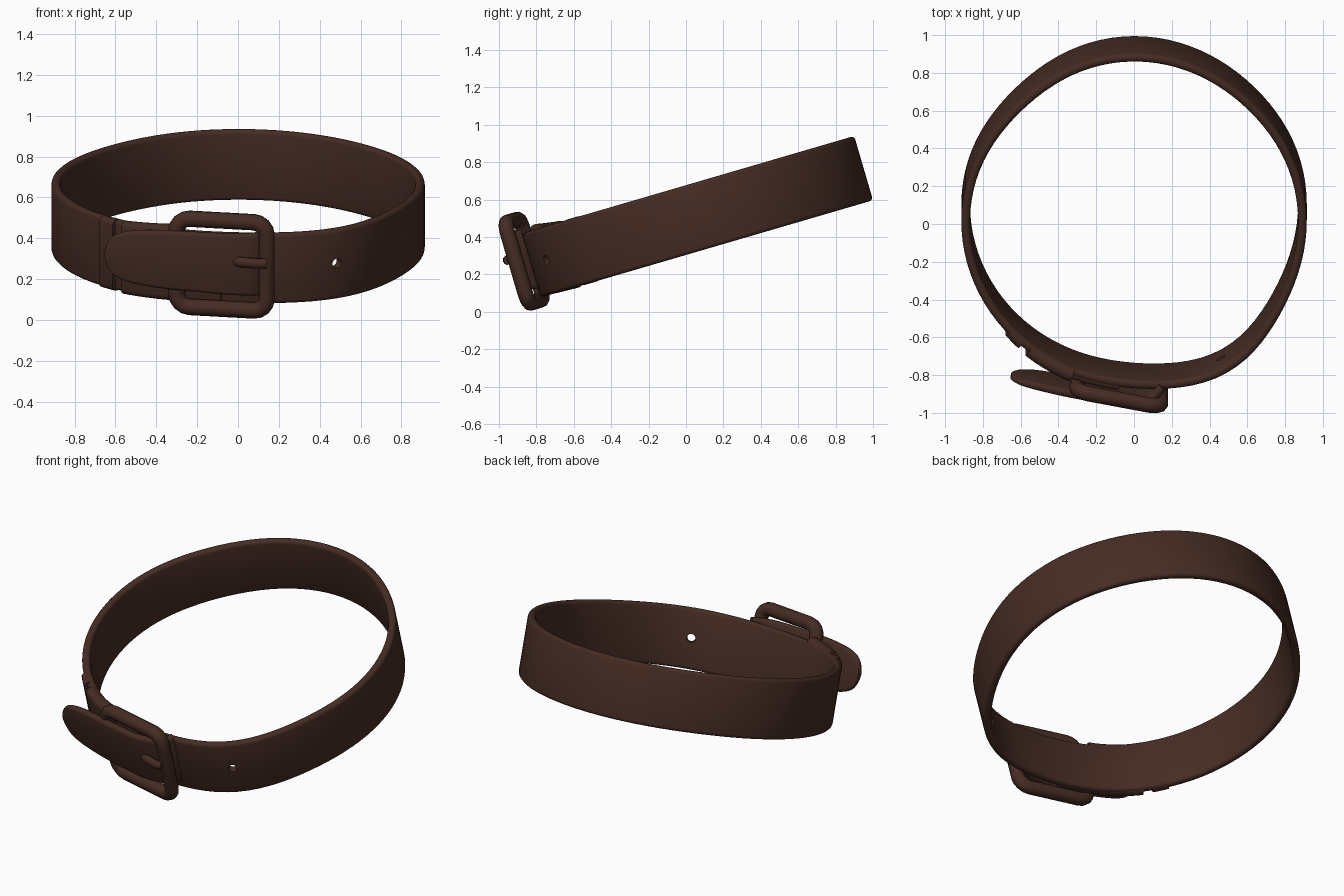
import bpy, bmesh, math
from mathutils import Matrix, Vector

if "Cube" in bpy.data.objects:
    bpy.data.objects.remove(bpy.data.objects["Cube"])

# the whole belt leans: back raised, front lowered
LEAN = Matrix.Translation((0, 0.065, 0.51)) @ Matrix.Rotation(math.radians(16.3), 4, 'X')
R, T, H = 0.892, 0.046, 0.358

brown = bpy.data.materials.new("dark_brown_leather")
brown.diffuse_color = (0.060, 0.025, 0.017, 1)
brown.use_nodes = True
brown.node_tree.nodes["Principled BSDF"].inputs["Base Color"].default_value = brown.diffuse_color


def finish(ob, angle=40):
    ob.data.materials.clear()
    ob.data.materials.append(brown)
    bpy.ops.object.select_all(action='DESELECT')
    ob.select_set(True)
    bpy.context.view_layer.objects.active = ob
    bpy.ops.object.shade_smooth_by_angle(angle=math.radians(angle))
    return ob


def section(t, h):
    """Rounded rectangle: (across, up) points."""
    r, pts = min(t, h) * 0.42, []
    for sx, sz, a0 in ((1, 1, 0), (-1, 1, 90), (-1, -1, 180), (1, -1, 270)):
        for k in range(4):
            a = math.radians(a0 + 30 * k)
            pts.append((sx * (t / 2 - r) + r * math.cos(a), sz * (h / 2 - r) + r * math.sin(a)))
    return pts


def strap(name, path, thick, height, zc=lambda u: 0, closed=False):
    """Sweep a rounded strap along a path in the belt plane."""
    bm, rings, n = bmesh.new(), [], len(path)
    for i, p in enumerate(path):
        u = i / (n - 1)
        a = path[(i - 1) % n] if closed else path[max(i - 1, 0)]
        b = path[(i + 1) % n] if closed else path[min(i + 1, n - 1)]
        d = Vector((b[0] - a[0], b[1] - a[1])).normalized()
        rings.append([bm.verts.new((p[0] + d.y * s, p[1] - d.x * s, zc(u) + z))
                      for s, z in section(thick(u), height(u))])
    m = len(rings[0])
    for i in range(n if closed else n - 1):
        A, B = rings[i], rings[(i + 1) % n]
        for j in range(m):
            bm.faces.new((A[j], A[(j + 1) % m], B[(j + 1) % m], B[j]))
    if not closed:
        bm.faces.new(rings[0])
        bm.faces.new(rings[-1])
    bmesh.ops.recalc_face_normals(bm, faces=bm.faces)
    bm.transform(LEAN)
    me = bpy.data.meshes.new(name)
    bm.to_mesh(me)
    bm.free()
    ob = bpy.data.objects.new(name, me)
    bpy.context.collection.objects.link(ob)
    return finish(ob)


def bump(a, centre, width, amount):
    return amount * math.exp(-((a - centre) / width) ** 2)


def arc(r, a0, a1, n):
    """Points on the slightly uneven loop, angle from the front towards the left."""
    out = []
    for i in range(n + 1):
        a = a0 + (a1 - a0) * i / n
        q = r + bump(a, 330, 23, 0.06) + bump(a, -30, 23, 0.06) \
            + bump(a, 135, 25, -0.022) + bump(a, 225, 25, -0.012) + bump(a, 180, 30, 0.008)
        out.append((-q * math.sin(math.radians(a)), -q * math.cos(math.radians(a))))
    return out


def spline(points, n=8):
    """Smooth path through a few points."""
    P = [Vector(p) for p in points]
    P = [2 * P[0] - P[1]] + P + [2 * P[-1] - P[-2]]
    out = []
    for i in range(1, len(P) - 2):
        a, b, c, d = P[i - 1:i + 3]
        for k in range(n):
            t = k / n
            out.append(0.5 * (2 * b + (c - a) * t + (2 * a - 5 * b + 4 * c - d) * t * t
                              + (3 * b - a - 3 * c + d) * t ** 3))
    return out + [P[-2]]


def tube(name, pts, radius, closed):
    cu = bpy.data.curves.new(name, 'CURVE')
    cu.dimensions, cu.bevel_depth, cu.bevel_resolution, cu.use_fill_caps = '3D', radius, 3, True
    sp = cu.splines.new('POLY')
    sp.points.add(len(pts) - 1)
    for q, p in zip(sp.points, pts):
        q.co = (*(LEAN @ Vector(p)), 1)
    sp.use_cyclic_u = closed
    ob = bpy.data.objects.new(name, cu)
    bpy.context.collection.objects.link(ob)
    bpy.ops.object.select_all(action='DESELECT')
    ob.select_set(True)
    bpy.context.view_layer.objects.active = ob
    bpy.ops.object.convert(target='MESH')
    return finish(bpy.context.object, 50)


# main band, with its punched hole
band = strap("band", arc(R, 0, 360, 96)[:-1], lambda u: T, lambda u: H, closed=True)
bpy.ops.mesh.primitive_cylinder_add(vertices=16, radius=0.025, depth=0.3)
cutter = bpy.context.object
cutter.name = "hole_cutter"
ang = math.asin(0.48 / 0.965)
cutter.matrix_world = LEAN @ Matrix.Rotation(ang, 4, 'Z') @ Matrix.Translation((0, -R - 0.05, 0.005)) \
    @ Matrix.Rotation(math.pi / 2, 4, 'X')
bpy.context.view_layer.update()
cut = band.modifiers.new("hole", 'BOOLEAN')
cut.operation, cut.object, cut.solver = 'DIFFERENCE', cutter, 'EXACT'
bpy.context.view_layer.objects.active = band
bpy.ops.object.modifier_apply(modifier="hole")
bpy.data.objects.remove(cutter)

# folded flap and two keeper loops left of the buckle
strap("folded_flap", arc(0.910, 5, 24, 10), lambda u: 0.05, lambda u: 0.35)
strap("keeper_wide", arc(0.909, 21, 37.5, 8), lambda u: 0.078 - 0.01 * u,
      lambda u: 0.385 - 0.015 * u, lambda u: 0.013 * (1 - u))
strap("keeper_narrow", arc(0.903, 41, 47, 4), lambda u: 0.066 - 0.012 * u, lambda u: 0.362)

# free tongue: comes up through the buckle, rounded tip
tip = lambda u: 1 if u < 0.6 else math.sqrt(max(1 - ((u - 0.6) / 0.402) ** 2, 0))
path = spline([(0.15, -0.915), (0.105, -0.965), (0.05, -0.990), (-0.06, -0.995), (-0.18, -0.978),
               (-0.34, -0.948), (-0.50, -0.914), (-0.60, -0.895), (-0.652, -0.886)])
strap("tongue", path, lambda u: 0.046 * max(tip(u), 0.6),
      lambda u: (0.33 - 0.05 * u) * max(tip(u), 0.1), lambda u: 0.035 + 0.03 * u)

# buckle frame: rounded square, turned slightly
yaw = math.radians(-11)
frame = []
for sx, sz, a0 in ((1, 1, 0), (-1, 1, 90), (-1, -1, 180), (1, -1, 270)):
    for k in range(5):
        a = math.radians(a0 + 22.5 * k)
        u = sx * 0.160 + 0.065 * math.cos(a)
        w = sz * 0.160 + 0.065 * math.sin(a)
        frame.append((-0.08 + u * math.cos(yaw), -0.96 + u * math.sin(yaw), 0.032 + w))
tube("buckle_frame", frame, 0.041, True)

# prong
tube("buckle_prong", [(p.x, p.y, 0.062) for p in
     spline([(-0.015, -0.98), (0.005, -1.015), (0.05, -1.032), (0.10, -1.043), (0.138, -1.04)], 4)],
     0.026, False)
